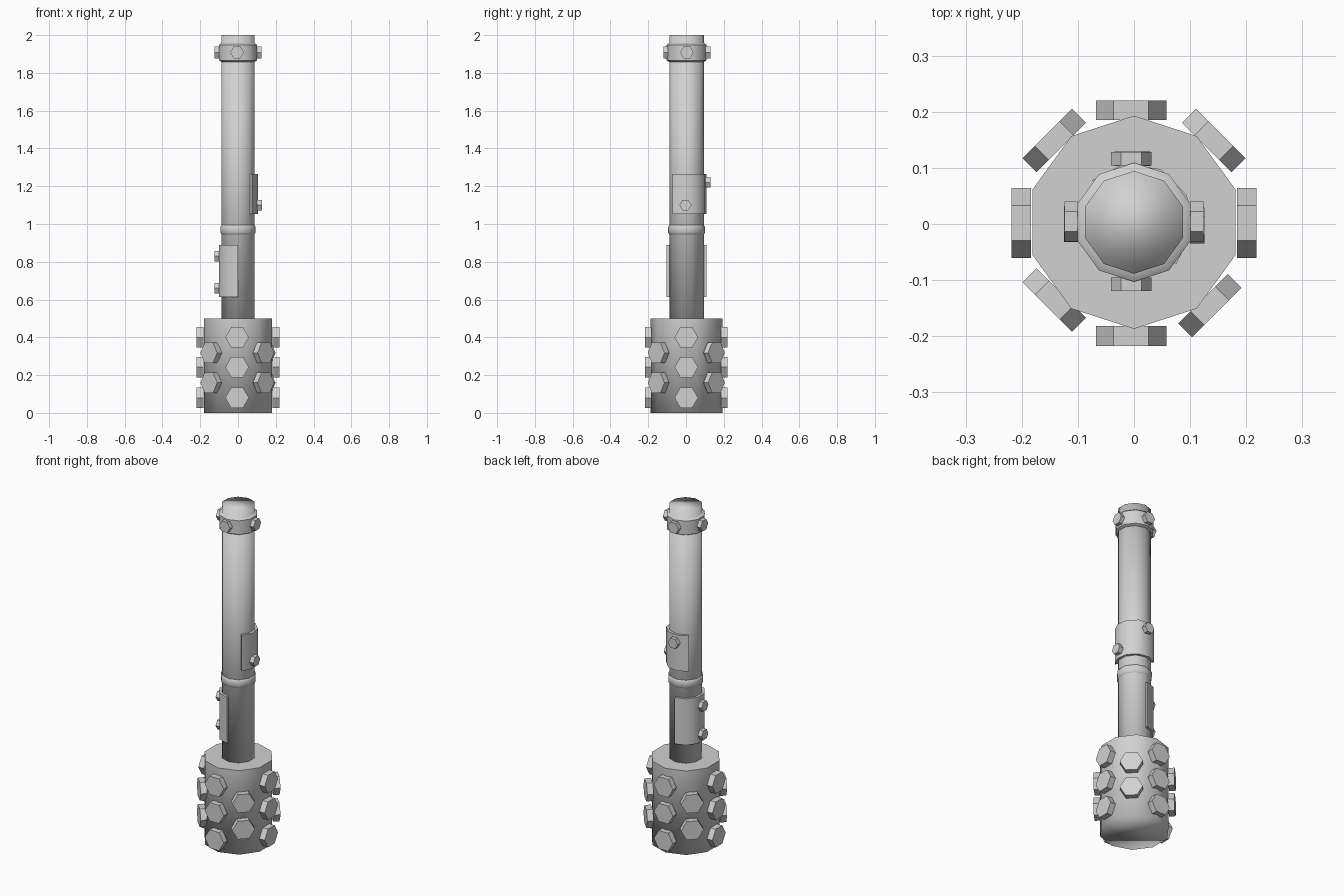
import bpy, bmesh, math
from mathutils import Matrix, Vector

cube = bpy.data.objects.get("Cube")
if cube:
    bpy.data.objects.remove(cube, do_unlink=True)

SIDES = 10
CENTRE_Y = 0.003

metal = bpy.data.materials.new("grey metal")
metal.use_nodes = True
metal.diffuse_color = (0.64, 0.64, 0.64, 1)
metal.node_tree.nodes["Principled BSDF"].inputs["Base Color"].default_value = metal.diffuse_color


def finish(name, bm, smooth=None):
    """smooth: None = flat, 'all' = fully smooth, number = smooth below that angle."""
    bmesh.ops.recalc_face_normals(bm, faces=bm.faces)
    mesh = bpy.data.meshes.new(name)
    bm.to_mesh(mesh)
    bm.free()
    mesh.materials.append(metal)
    obj = bpy.data.objects.new(name, mesh)
    bpy.context.collection.objects.link(obj)
    if smooth == "all":
        mesh.shade_smooth()
    elif smooth:
        bpy.ops.object.select_all(action="DESELECT")
        obj.select_set(True)
        bpy.context.view_layer.objects.active = obj
        bpy.ops.object.shade_smooth_by_angle(angle=math.radians(smooth))
    return obj


def lathe(name, profile, smooth, sharp_top=False):
    """Ten-sided solid of revolution from (radius, height) pairs, bottom to top."""
    bm = bmesh.new()
    rings = []
    for r, z in profile:
        angles = [math.pi / 2 + math.tau * k / SIDES for k in range(SIDES)]
        rings.append([bm.verts.new((r * math.cos(a), CENTRE_Y + r * math.sin(a), z)) for a in angles])
    for low, high in zip(rings, rings[1:]):
        for k in range(SIDES):
            n = (k + 1) % SIDES
            bm.faces.new((low[k], low[n], high[n], high[k]))
    bm.faces.new(rings[0][::-1])
    top = bm.faces.new(rings[-1])
    if sharp_top:
        for e in top.edges:
            e.smooth = False
    return finish(name, bm, smooth)


def curved_plate(name, start, z0, z1, inner=0.088, outer=0.106):
    """Half-round plate wrapped about the shaft, starting at an angle in degrees."""
    bm = bmesh.new()
    steps = SIDES // 2
    rows = []
    for k in range(steps + 1):
        a = math.radians(start + 180 * k / steps)
        rows.append([bm.verts.new((r * math.cos(a), CENTRE_Y + r * math.sin(a), z))
                     for r, z in ((inner, z0), (outer, z0), (outer, z1), (inner, z1))])
    for a, b in zip(rows, rows[1:]):
        for i in range(4):
            j = (i + 1) % 4
            bm.faces.new((a[i], a[j], b[j], b[i]))
    bm.faces.new(rows[0])
    bm.faces.new(rows[-1])
    return finish(name, bm, 40)


def bolts(name, places, radius, distance, depth):
    """Hexagonal bolt heads; places are (angle, height, x shift, y shift)."""
    bm = bmesh.new()
    for degrees, z, dx, dy in places:
        a = math.radians(degrees)
        out = Vector((math.cos(a), math.sin(a), 0))
        side = Vector((-math.sin(a), math.cos(a), 0))
        up = Vector((0, 0, 1))
        ends = []
        for d in (distance - depth / 2, distance + depth / 2):
            mid = out * d + Vector((dx, dy, z))
            ends.append([bm.verts.new(mid + radius * (side * math.cos(math.pi * k / 3)
                                                      + up * math.sin(math.pi * k / 3)))
                         for k in range(6)])
        for k in range(6):
            n = (k + 1) % 6
            bm.faces.new((ends[0][k], ends[0][n], ends[1][n], ends[1][k]))
        for end in ends:
            bm.faces.new(end)
    return finish(name, bm)


# Head and shaft
lathe("head", [(0.19, 0), (0.19, 0.5)], "all", sharp_top=True)
lathe("shaft", [(0.0915, 0.45), (0.0915, 2)], "all")

# Rounded grip ring and top collar
lathe("grip_ring", [(0.089, 0.942), (0.097, 0.953), (0.097, 0.985), (0.089, 0.998)], "all")
lathe("top_collar", [(0.09, 1.857), (0.106, 1.866), (0.106, 1.948), (0.094, 1.957)], 50)

# Plates wrapped about the shaft
curved_plate("upper_plate", -45, 1.052, 1.265)
curved_plate("lower_plate", 90, 0.614, 0.89)

# Staggered rows of studs on the head
cardinal = [(0, 0, 0.0015), (90, -0.005, 0.0015), (180, 0, 0.0015), (270, -0.005, 0.0015)]
diagonal = [(45, 0, 0.0065), (135, 0, 0.0065), (225, 0, 0.0065), (315, -0.007, -0.0035)]
studs = [(a, z, x, y) for a, x, y in cardinal for z in (0.08, 0.242, 0.4)]
studs += [(a, z, x, y) for a, x, y in diagonal for z in (0.16, 0.318)]
bolts("head_studs", studs, 0.0625, 0.201, 0.035)

# Small bolts on the collar and plates
bolts("collar_bolts", [(a, 1.908, x, y + 0.003) for a, x, y in cardinal], 0.036, 0.112, 0.024)
bolts("upper_plate_bolts", [(0, 1.1, 0, -0.003), (90, 1.22, -0.003, 0.003)], 0.032, 0.113, 0.026)
bolts("lower_plate_bolts", [(180, z, 0, 0) for z in (0.66, 0.83)], 0.032, 0.112, 0.026)
